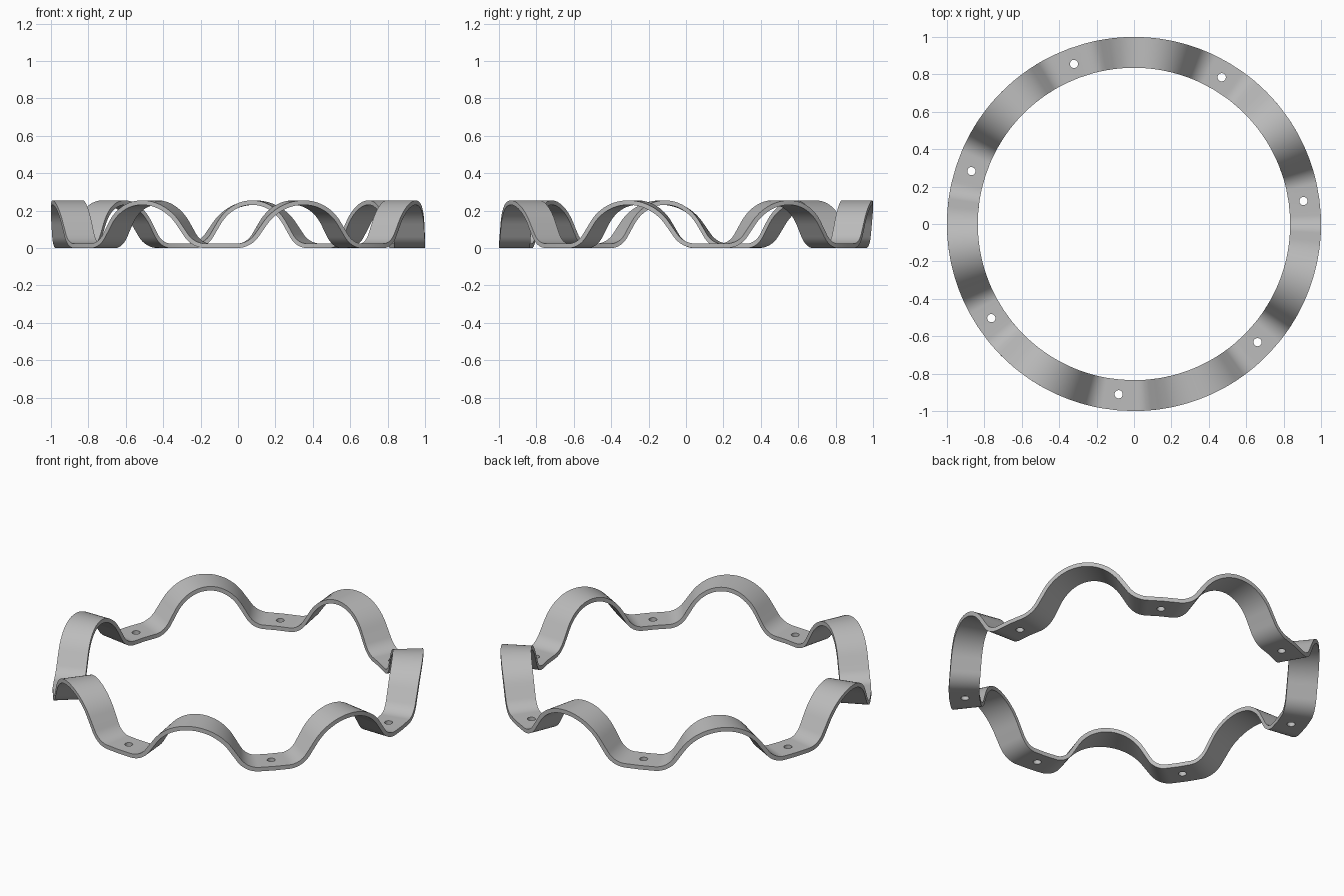
import bpy, bmesh
from math import sin, cos, tan, pi, radians

cube = bpy.data.objects.get("Cube")
if cube:
    bpy.data.objects.remove(cube)

WAVES = 7
PHASE = radians(7.7)          # direction of the first valley
R_IN, R_OUT = 0.835, 1.0
HEIGHT, THICK = 0.255, 0.024
STEPS = 12

steel = bpy.data.materials.new("grey steel")
steel.use_nodes = True
colour = (0.5, 0.5, 0.5, 1)
steel.diffuse_color = colour
steel.node_tree.nodes["Principled BSDF"].inputs["Base Color"].default_value = colour


def half_wave():
    """Centre line from valley to peak as (distance, height, slope angle)."""
    flank = radians(55)
    crest, fillet = 0.26, 0.13
    length, rise = pi / WAVES, HEIGHT - THICK
    straight = rise - (crest + fillet) * (1 - cos(flank))
    flat = length - (crest + fillet) * sin(flank) - straight / tan(flank)
    pts = [(0, 0, 0)]
    for i in range(STEPS + 1):
        a = flank * i / STEPS
        pts.append((flat + fillet * sin(a), fillet * (1 - cos(a)), a))
    for i in range(STEPS + 1):
        a = flank * (1 - i / STEPS)
        pts.append((length - crest * sin(a), rise - crest * (1 - cos(a)), a))
    return pts


# Full wave, mirrored about the crest
half = half_wave()
period = 2 * pi / WAVES
wave = half + [(period - s, z, -a) for s, z, a in reversed(half[1:-1])]

# Wavy band: one rectangular section per step around the ring
bm = bmesh.new()
sections = []
for k in range(WAVES):
    for s, z, a in wave:
        ring = []
        for radius, side in ((R_IN, -1), (R_OUT, -1), (R_OUT, 1), (R_IN, 1)):
            off = side * THICK / 2
            ang = PHASE + k * period + s - off * sin(a)
            ring.append(bm.verts.new((radius * cos(ang), radius * sin(ang),
                                      z + THICK / 2 + off * cos(a))))
        sections.append(ring)
for i, ring in enumerate(sections):
    after = sections[(i + 1) % len(sections)]
    for j in range(4):
        n = (j + 1) % 4
        bm.faces.new((ring[j], ring[n], after[n], after[j]))
bmesh.ops.recalc_face_normals(bm, faces=bm.faces)
mesh = bpy.data.meshes.new("wave_ring")
bm.to_mesh(mesh)
bm.free()
mesh.materials.append(steel)
band = bpy.data.objects.new("wave_ring", mesh)
bpy.context.collection.objects.link(band)

# Round hole through each valley
bm = bmesh.new()
for k in range(WAVES):
    ang = PHASE + k * period
    made = bmesh.ops.create_cone(bm, cap_ends=True, segments=24,
                                 radius1=0.022, radius2=0.022, depth=0.2)
    bmesh.ops.translate(bm, verts=made["verts"],
                        vec=(0.914 * cos(ang), 0.914 * sin(ang), 0))
cut_mesh = bpy.data.meshes.new("hole_cutter")
bm.to_mesh(cut_mesh)
bm.free()
cut_mesh.materials.append(steel)
cutter = bpy.data.objects.new("hole_cutter", cut_mesh)
cutter.hide_render = True
bpy.context.collection.objects.link(cutter)

holes = band.modifiers.new("holes", "BOOLEAN")
holes.operation = "DIFFERENCE"
holes.solver = "EXACT"
holes.object = cutter
for obj in bpy.context.selected_objects:
    obj.select_set(False)
bpy.context.view_layer.objects.active = band
band.select_set(True)
bpy.ops.object.modifier_apply(modifier=holes.name)
bpy.data.objects.remove(cutter)
bpy.ops.object.shade_smooth_by_angle(angle=radians(30))
